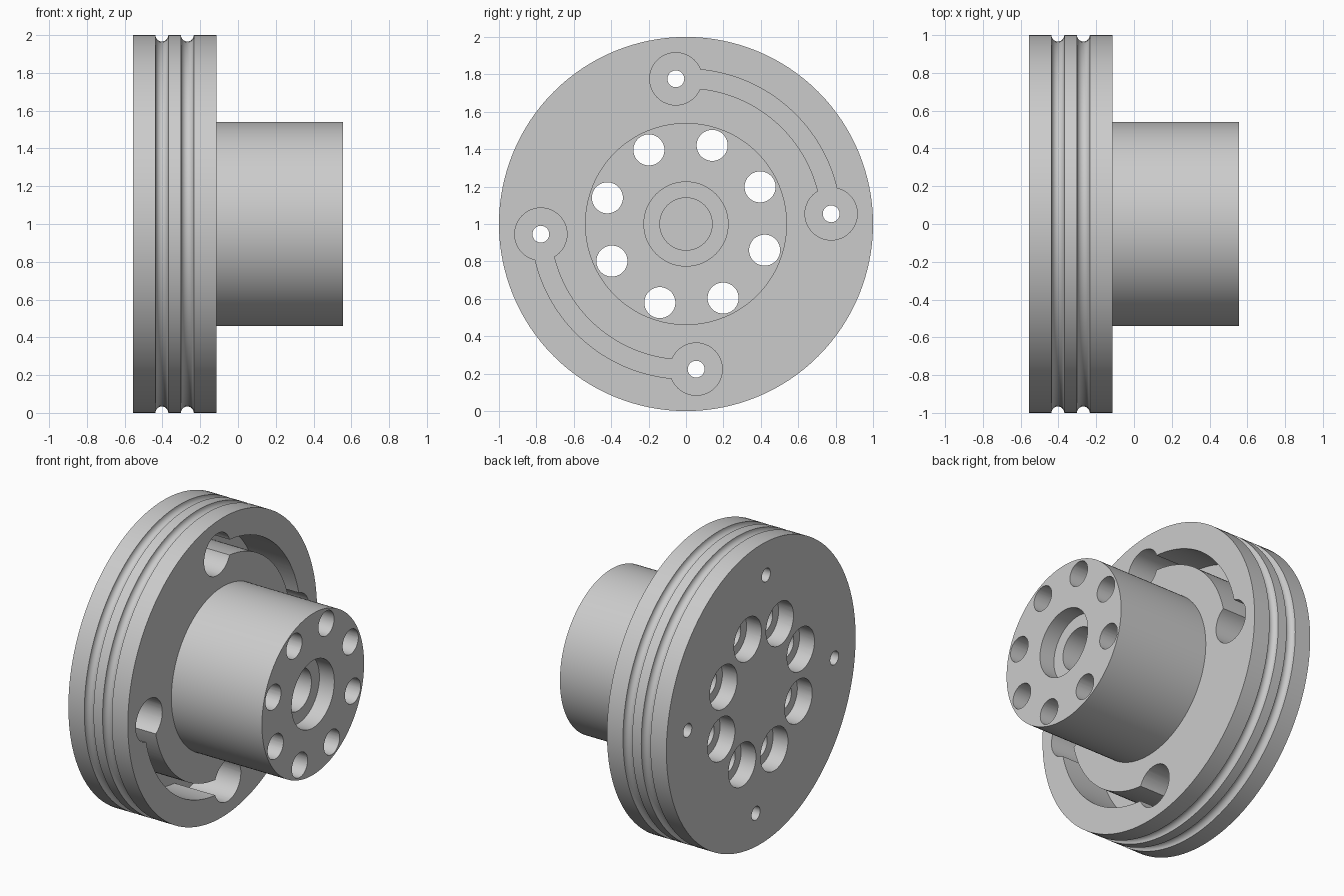
import bpy, bmesh
from math import sin, cos, pi, radians

if "Cube" in bpy.data.objects:
    bpy.data.objects.remove(bpy.data.objects["Cube"], do_unlink=True)

# Main dimensions along the axle (x)
BACK, SHOULDER, TIP = -0.555, -0.115, 0.555
POCKET_FLOOR = SHOULDER - 0.3
OVER = 0.05  # how far cutters stick out


def revolve(bm, profile, steps, centre=(0, 0), start=0, sweep=2 * pi):
    """Turn a closed (x, radius) profile about an axle parallel to x."""
    full = sweep > 6.28
    rings = []
    for i in range(steps if full else steps + 1):
        a = start + sweep * i / steps
        rings.append([bm.verts.new((x, centre[0] + r * cos(a), 1 + centre[1] + r * sin(a)))
                      for x, r in profile])
    n = len(profile)
    for i in range(steps):
        p, q = rings[i], rings[(i + 1) % len(rings)]
        for j in range(n):
            k = (j + 1) % n
            if profile[j][1] == 0 and profile[k][1] == 0:
                continue
            bm.faces.new((p[j], p[k], q[k], q[j]))
    if not full:
        bm.faces.new(rings[0])
        bm.faces.new(rings[-1])


def finish(bm, name):
    bmesh.ops.remove_doubles(bm, verts=bm.verts, dist=1e-5)
    bmesh.ops.dissolve_degenerate(bm, edges=bm.edges, dist=1e-6)
    bmesh.ops.recalc_face_normals(bm, faces=bm.faces)
    mesh = bpy.data.meshes.new(name)
    bm.to_mesh(mesh)
    bm.free()
    obj = bpy.data.objects.new(name, mesh)
    bpy.context.collection.objects.link(obj)
    return obj


def groove(x, radius=0.034, steps=10):
    """Half-round rim groove as profile points."""
    return [(x - radius * cos(pi * i / steps), 1 - radius * sin(pi * i / steps))
            for i in range(steps + 1)]


def polar(radius, degrees):
    return radius * cos(radians(degrees)), radius * sin(radians(degrees))


# Flanged hub: disc with two rim grooves, cylinder and stepped centre bore
profile = [(BACK, 0), (BACK, 1)] + groove(-0.403) + groove(-0.268)
profile += [(SHOULDER, 1), (SHOULDER, 0.54), (TIP, 0.54), (TIP, 0.225),
            (TIP - 0.11, 0.225), (TIP - 0.11, 0.14), (0.1, 0.14), (0.1, 0)]
bm = bmesh.new()
revolve(bm, profile, 128)
hub = finish(bm, "flanged_hub")

# Ring of eight bolt holes, counterbored from the back
bm = bmesh.new()
bolt = [(BACK - OVER, 0), (BACK - OVER, 0.145), (BACK + 0.11, 0.145),
        (BACK + 0.11, 0.083), (TIP + OVER, 0.083), (TIP + OVER, 0)]
for i in range(8):
    revolve(bm, bolt, 48, polar(0.443, 26.6 + 45 * i))
bolt_cutter = finish(bm, "bolt_hole_cutter")

# Four round pockets in the flange, each with a small through hole
bm = bmesh.new()
pocket = [(BACK - OVER, 0), (BACK - OVER, 0.045), (POCKET_FLOOR, 0.045),
          (POCKET_FLOOR, 0.14), (SHOULDER + OVER, 0.14), (SHOULDER + OVER, 0)]
for i in range(4):
    revolve(bm, pocket, 48, polar(0.778, 4 + 90 * i))
pocket_cutter = finish(bm, "pocket_cutter")

# Two curved channels joining the pockets in pairs
bm = bmesh.new()
channel = [(POCKET_FLOOR, 0.727), (POCKET_FLOOR, 0.829),
           (SHOULDER + OVER, 0.829), (SHOULDER + OVER, 0.727)]
for first in (8, 188):
    revolve(bm, channel, 32, start=radians(first), sweep=radians(82))
channel_cutter = finish(bm, "channel_cutter")

# Cut everything out of the hub
bpy.context.view_layer.objects.active = hub
for cutter in (bolt_cutter, pocket_cutter, channel_cutter):
    cutter.hide_render = True
    mod = hub.modifiers.new(cutter.name, "BOOLEAN")
    mod.operation = "DIFFERENCE"
    mod.solver = "EXACT"
    mod.object = cutter
    bpy.ops.object.modifier_apply(modifier=mod.name)
    bpy.data.objects.remove(cutter, do_unlink=True)

# Plain grey metal
grey = bpy.data.materials.new("plain_grey")
grey.use_nodes = True
colour = (0.6, 0.6, 0.6, 1)
grey.diffuse_color = colour
grey.node_tree.nodes["Principled BSDF"].inputs["Base Color"].default_value = colour
hub.data.materials.clear()
hub.data.materials.append(grey)

# Smooth round walls, crisp rims
bpy.ops.object.select_all(action="DESELECT")
hub.select_set(True)
bpy.ops.object.shade_smooth_by_angle(angle=radians(30))
